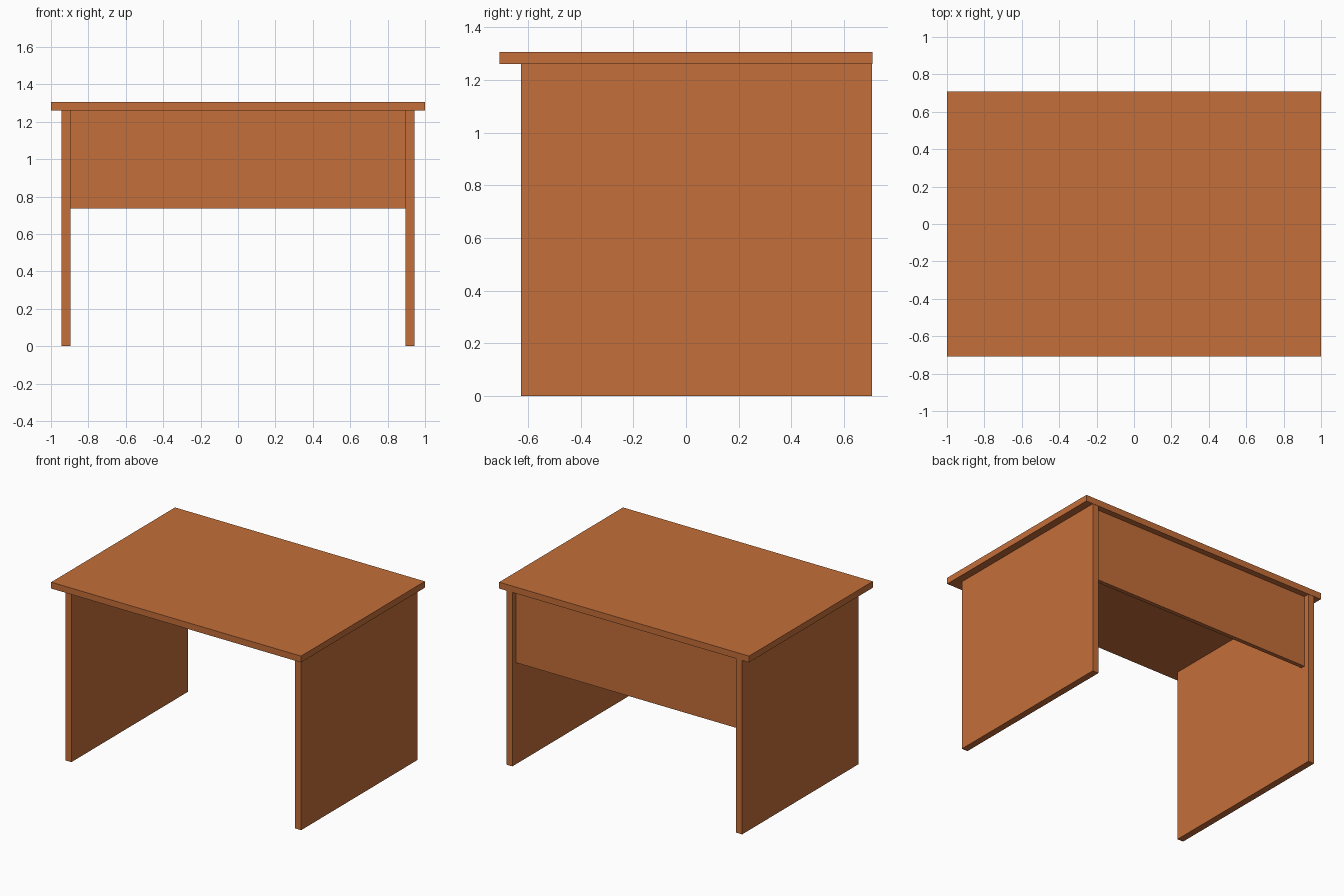
import bpy

if "Cube" in bpy.data.objects:
    bpy.data.objects.remove(bpy.data.objects["Cube"])

# Single wood colour
wood = bpy.data.materials.new("warm_wood")
wood.diffuse_color = (0.55, 0.156, 0.041, 1.0)
wood.use_nodes = True
wood.node_tree.nodes["Principled BSDF"].inputs["Base Color"].default_value = wood.diffuse_color


def board(name, lo, hi):
    """Box spanning two opposite corners."""
    centre = [(a + b) / 2 for a, b in zip(lo, hi)]
    bpy.ops.mesh.primitive_cube_add(size=1, location=centre)
    ob = bpy.context.object
    ob.name = name
    ob.scale = [b - a for a, b in zip(lo, hi)]
    bpy.ops.object.transform_apply(location=False, rotation=False, scale=True)
    ob.data.materials.append(wood)
    return ob


# Desk top, overhanging at the front and sides
board("desk_top", (-1, -0.708, 1.26), (1, 0.708, 1.306))

# Side panels acting as legs
for side, x in (("left", -0.92), ("right", 0.92)):
    board(f"{side}_side_panel", (x - 0.024, -0.626, 0), (x + 0.024, 0.706, 1.26))

# Modesty panel, recessed slightly from the back edge
board("back_panel", (-0.896, 0.635, 0.735), (0.896, 0.665, 1.26))
